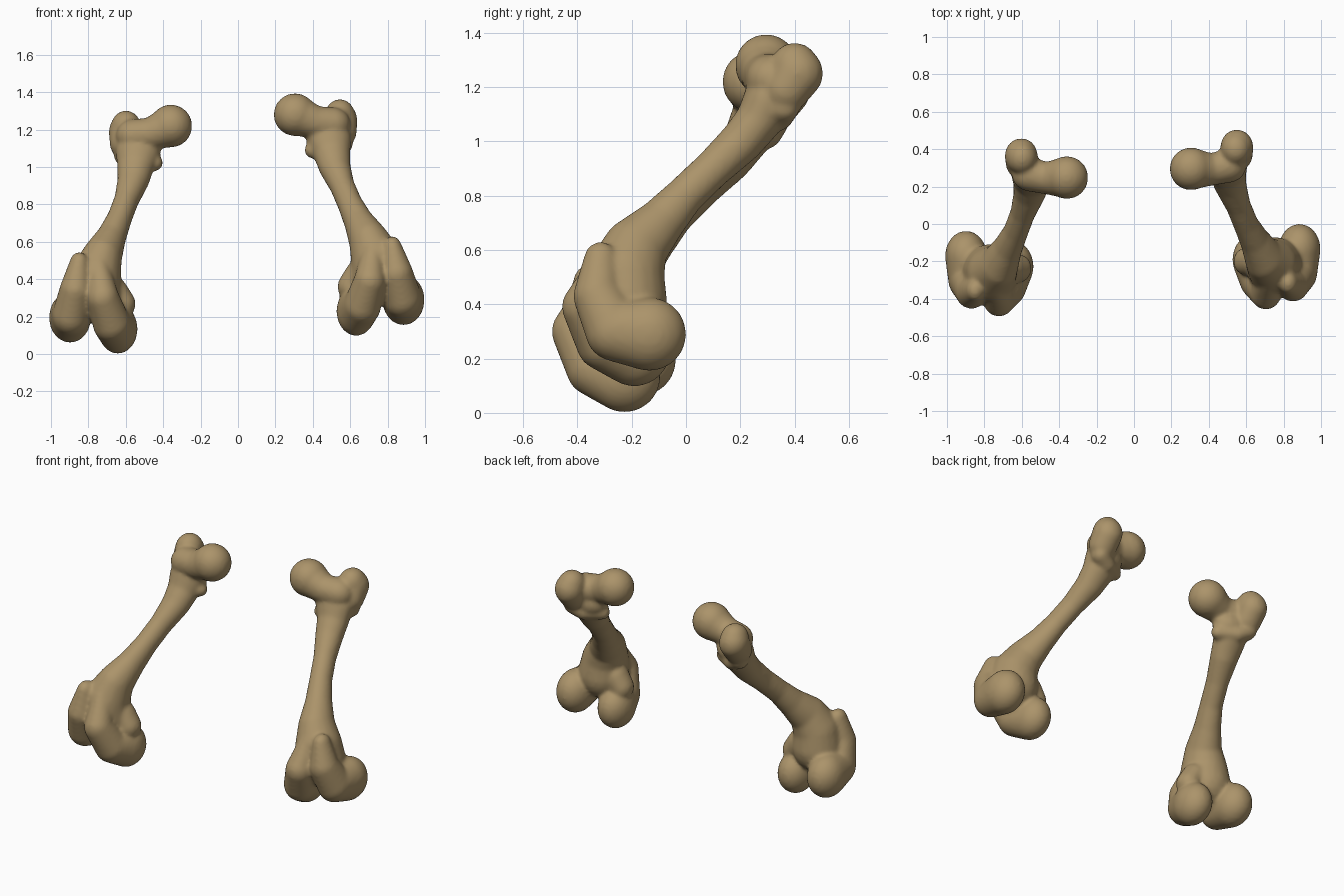
import bpy, bmesh
from mathutils import Vector, Matrix

mat = bpy.data.materials.new("aged_bone_tan")
mat.diffuse_color = (0.41, 0.295, 0.145, 1)

# Each path: (x, y, z, radius across x, radius in y/z), swept as rounded blobs
PATHS = {
    "shaft": [(.485, .30, 1.15, .12, .09), (.50, .27, 1.08, .10, .085),
              (.517, .205, 1.0, .085, .08), (.557, .10, .9, .066, .071),
              (.60, -.005, .8, .066, .072), (.648, -.095, .7, .078, .088),
              (.70, -.19, .6, .105, .118), (.74, -.225, .5, .135, .145),
              (.75, -.225, .41, .15, .155)],
    "neck": [(.305, .295, 1.28, .114, .114), (.33, .295, 1.27, .10, .105),
             (.41, .29, 1.24, .09, .085), (.50, .31, 1.23, .10, .09)],
    "greater_trochanter": [(.55, .37, 1.19, .085, .085), (.55, .41, 1.25, .088, .095),
                           (.545, .40, 1.275, .08, .088)],
    "back_ridge": [(.40, .29, 1.09, .045, .045), (.50, .345, 1.09, .05, .05),
                   (.565, .36, 1.13, .05, .06)],
    "outer_condyle": [(.825, -.315, .57, .05, .06), (.85, -.325, .43, .085, .09),
                      (.88, -.26, .30, .10, .11), (.885, -.135, .29, .112, .135)],
    "inner_condyle": [(.72, -.29, .54, .06, .07), (.705, -.365, .39, .085, .092),
                      (.665, -.30, .26, .10, .105), (.632, -.19, .23, .105, .132)],
    "inner_epicondyle": [(.60, -.20, .36, .068, .075), (.64, -.2, .42, .07, .08)],
}


def right_side(p):
    return p


def left_side(p):
    # mirrored bone, leaning and set slightly lower
    t = (p.z - .1) / 1.2
    return Vector((-(p.x + .005 + .05 * t), p.y - .035 - .012 * t, p.z - .1 + .04 * t))


def sweep(bm, path, place, steps=8):
    for a, b in zip(path, path[1:]):
        for i in range(steps + 1):
            v = [p + (q - p) * i / steps for p, q in zip(a, b)]
            m = Matrix.Translation(place(Vector(v[:3]))) @ Matrix.Diagonal((v[3], v[4], v[4], 1))
            bmesh.ops.create_icosphere(bm, subdivisions=3, radius=1.01, matrix=m)


def build_bone(name, place):
    bm = bmesh.new()
    for path in PATHS.values():
        sweep(bm, path, place)
    me = bpy.data.meshes.new(name)
    bm.to_mesh(me)
    bm.free()
    ob = bpy.data.objects.new(name, me)
    bpy.context.collection.objects.link(ob)
    me.materials.append(mat)
    # fuse the blobs into one skin and soften the joins
    r = ob.modifiers.new("fuse", 'REMESH')
    r.mode = 'VOXEL'
    r.voxel_size = .011
    r.use_smooth_shade = True
    s = ob.modifiers.new("soften", 'SMOOTH')
    s.factor = .5
    s.iterations = 10
    return ob


build_bone("right_thigh_bone", right_side)
build_bone("left_thigh_bone", left_side)
